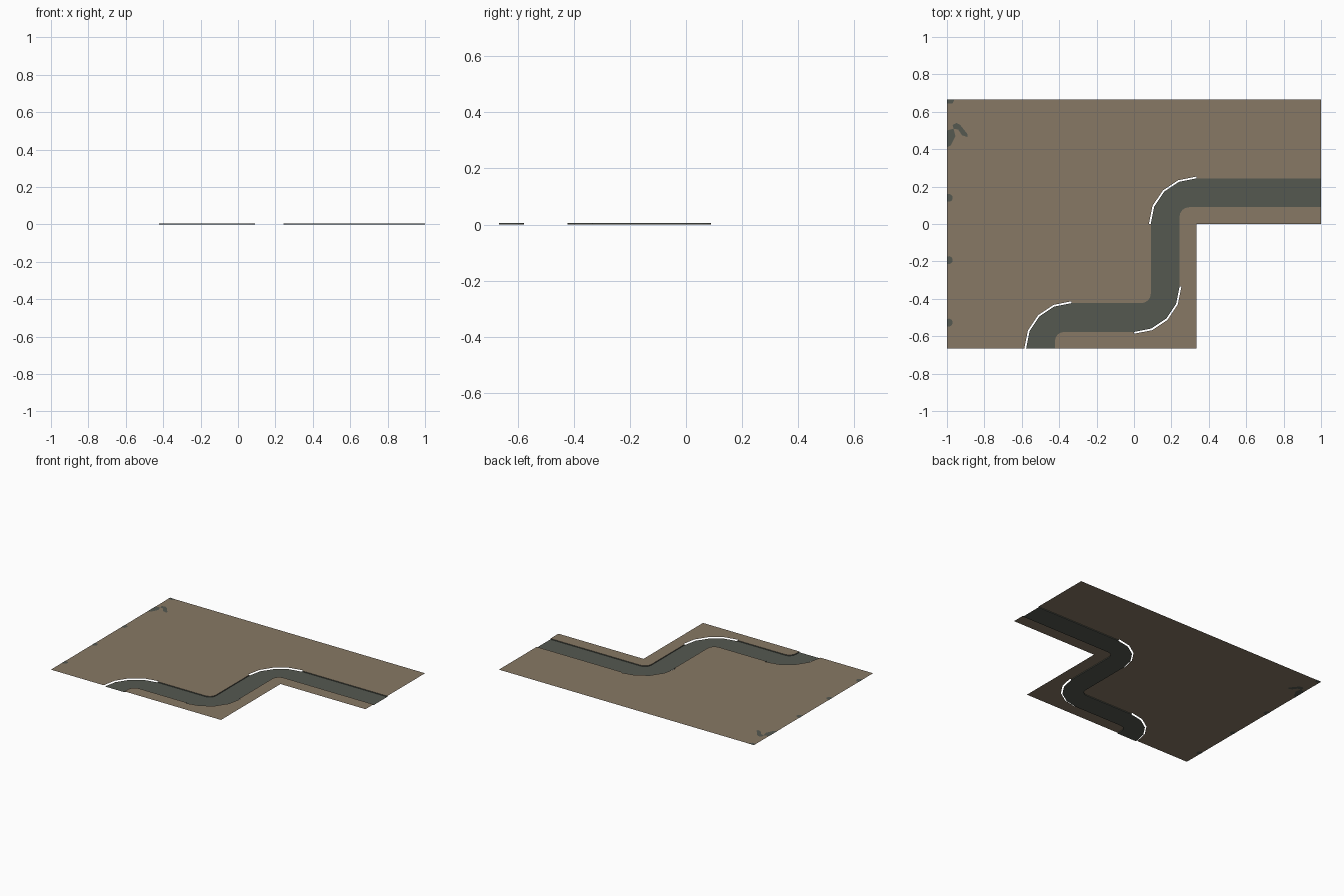
import bpy, bmesh, math

if "Cube" in bpy.data.objects:
    bpy.data.objects.remove(bpy.data.objects["Cube"])

T = 1 / 3          # tile size
HW = 0.077         # half width of the road
TOP = 0.006        # ground sits slightly above the road
RO = T / 2 + HW    # outer bend radius of the road
GAP = 0.010        # slit between road and ground on outer bends


def material(name, rgb):
    m = bpy.data.materials.new(name)
    m.diffuse_color = (*rgb, 1)
    m.use_nodes = True
    m.node_tree.nodes["Principled BSDF"].inputs["Base Color"].default_value = m.diffuse_color
    return m


EARTH = material("brown earth", (0.243, 0.189, 0.128))
ROAD = material("dark road", (0.090, 0.099, 0.081))


def arc(c, r, a0, a1, n=4):
    return [(c[0] + r * math.cos(math.radians(a0 + (a1 - a0) * i / n)),
             c[1] + r * math.sin(math.radians(a0 + (a1 - a0) * i / n))) for i in range(n + 1)]


def build(name, mat, sheets=(), walls=()):
    """sheets: (outline, z) flat faces; walls: open paths raised from road to ground."""
    bm = bmesh.new()
    for pts, z in sheets:
        f = bm.faces.new([bm.verts.new((x, y, z)) for x, y in pts])
        f.normal_update()
        if f.normal.z < 0:
            f.normal_flip()
    for path in walls:
        lo = [bm.verts.new((x, y, 0)) for x, y in path]
        hi = [bm.verts.new((x, y, TOP)) for x, y in path]
        for i in range(len(path) - 1):
            bm.faces.new((lo[i], lo[i + 1], hi[i + 1], hi[i]))
    bmesh.ops.triangulate(bm, faces=[f for f in bm.faces if len(f.verts) > 4])
    me = bpy.data.meshes.new(name)
    bm.to_mesh(me)
    bm.free()
    me.materials.append(mat)
    ob = bpy.data.objects.new(name, me)
    bpy.context.collection.objects.link(ob)
    return ob


# Road edges: wide outer bends and tight inner fillets
C1, C2, C3 = (-T, -2 * T), (0, -T), (T, 0)       # bend centres
F = 0.05                                         # inner fillet radius
xl, xr = T / 2 - HW, T / 2 + HW                  # vertical leg
yl, yh = -T * 1.5 - HW, -T * 1.5 + HW            # lower leg
x0 = -T * 1.5 + HW                               # inner edge at the bottom mouth


def bends(r):
    return arc(C1, r, 180, 90), arc(C2, r, -90, 0), arc(C3, r, 180, 90)


in1 = arc((x0 + F, yl - F), F, 180, 90)
in2 = arc((xl - F, yh + F), F, -90, 0)
in3 = arc((xr + F, xl - F), F, 180, 90)
r1, r2, r3 = bends(RO)
g1, g2, g3 = bends(RO + GAP)

# Inner-edge walls run along straights and inner fillets only
left_mid = [r1[-1]] + in2 + [r3[0]]
left_end = [r3[-1], (1, xr)]
right_start = [(x0, -2 * T)] + in1 + [r2[0]]
right_end = [r2[-1]] + in3 + [(1, xl)]

# Road
build("road", ROAD, [(r1 + left_mid + r3 + left_end
                      + (right_start + r2 + right_end)[::-1], 0)])
build("road_edges", ROAD, walls=[left_mid, left_end, right_start, right_end])

# Ground on both sides of the road
build("ground_large", EARTH, [(g1 + left_mid + g3 + left_end
                               + [(1, 2 * T), (-1, 2 * T), (-1, -2 * T)], TOP)])
build("ground_strip", EARTH, [(right_start + g2 + right_end
                               + [(1, 0), (T, 0), (T, -2 * T)], TOP)])

# Dark patches along the left border, seen from both sides
patches = [
    [(-1, .50), (-.965, .51), (-.955, .47), (-.98, .42), (-1, .41)],
    [(-.97, .53), (-.95, .54), (-.93, .53), (-.89, .48), (-.89, .465),
     (-.92, .475), (-.94, .505), (-.965, .51)],
    [(-1, 2 * T), (-.96, 2 * T), (-.97, .645), (-1, .645)],
]
for y in (.14, -.193, -.527):
    patches.append([(-1, y - .02)] + arc((-.99, y), .021, -80, 80, 5) + [(-1, y + .02)])
build("dark_patches", ROAD, [(p, TOP + d) for p in patches for d in (-.0007, .0007)])
